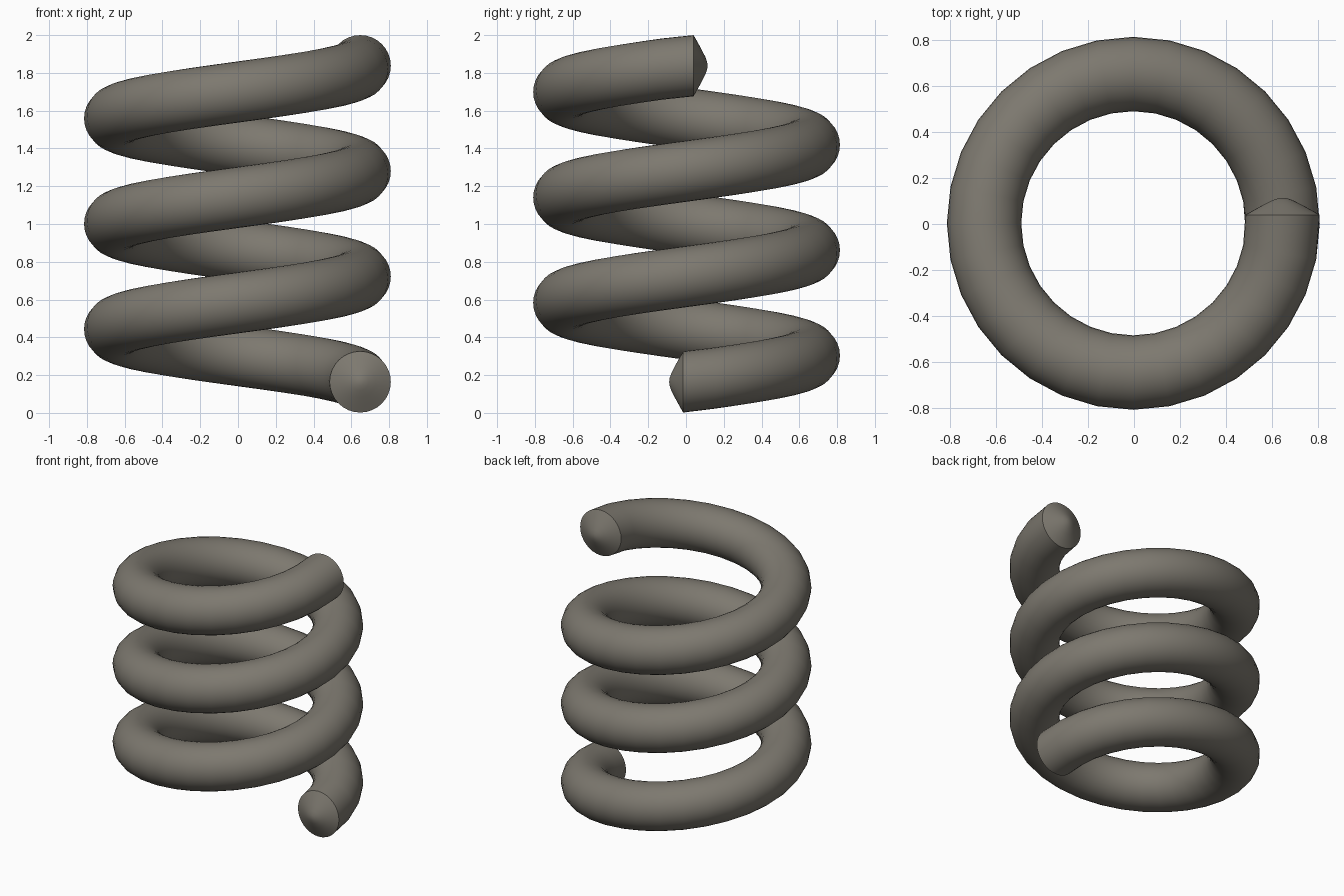
import bpy, bmesh, math

if "Cube" in bpy.data.objects:
    bpy.data.objects.remove(bpy.data.objects["Cube"])

R, r = 0.65, 0.162            # coil radius, wire radius
CX, CY = -0.003, 0.003        # small centring offset
Z0, PITCH, TURNS = 0.164, 0.558, 3
STEPS, SIDES = 32, 32         # segments per turn, sides of the wire

mat = bpy.data.materials.new("warm grey steel")
mat.diffuse_color = (0.205, 0.19, 0.16, 1)
mat.use_nodes = True
mat.node_tree.nodes["Principled BSDF"].inputs["Base Color"].default_value = mat.diffuse_color

bm = bmesh.new()


def ring(angle, z, radius=r, dy=0.0):
    """Circle of wire standing upright in the plane through the coil axis."""
    out = []
    for i in range(SIDES):
        a = 2 * math.pi * i / SIDES
        d = R + radius * math.cos(a)
        out.append(bm.verts.new((CX + d * math.cos(angle),
                                 CY + d * math.sin(angle) + dy,
                                 z + radius * math.sin(a))))
    return out


def bridge(a, b):
    for i in range(SIDES):
        j = (i + 1) % SIDES
        bm.faces.new((a[i], a[j], b[j], b[i]))


# Shallow dome on each wire end: (fraction of radius, height)
DOME = [(0.75, 0.023), (0.5, 0.045), (0.28, 0.063), (0.12, 0.072)]


def dome(first, z, y, sign):
    prev = first
    for f, h in DOME:
        cur = ring(0, z, r * f, y + sign * h)
        bridge(prev, cur)
        prev = cur
    tip = bm.verts.new((CX + R, CY + y + sign * 0.074, z))
    for i in range(SIDES):
        bm.faces.new((prev[i], prev[(i + 1) % SIDES], tip))


# Coil, with slightly extended straight ends
n = STEPS * TURNS
z_end = Z0 + PITCH * TURNS
rings = []
for k in range(n + 1):
    dy = -0.018 if k == 0 else 0.037 if k == n else 0.0
    rings.append(ring(2 * math.pi * k / STEPS, Z0 + PITCH * k / STEPS, r, dy))
for a, b in zip(rings, rings[1:]):
    bridge(a, b)
dome(rings[0], Z0, -0.018, -1)
dome(rings[-1], z_end, 0.037, 1)

bmesh.ops.recalc_face_normals(bm, faces=bm.faces)
me = bpy.data.meshes.new("coil_spring")
bm.to_mesh(me)
bm.free()
me.materials.append(mat)
spring = bpy.data.objects.new("coil_spring", me)
bpy.context.collection.objects.link(spring)
bpy.context.view_layer.objects.active = spring
spring.select_set(True)
bpy.ops.object.shade_smooth_by_angle(angle=math.radians(30))
